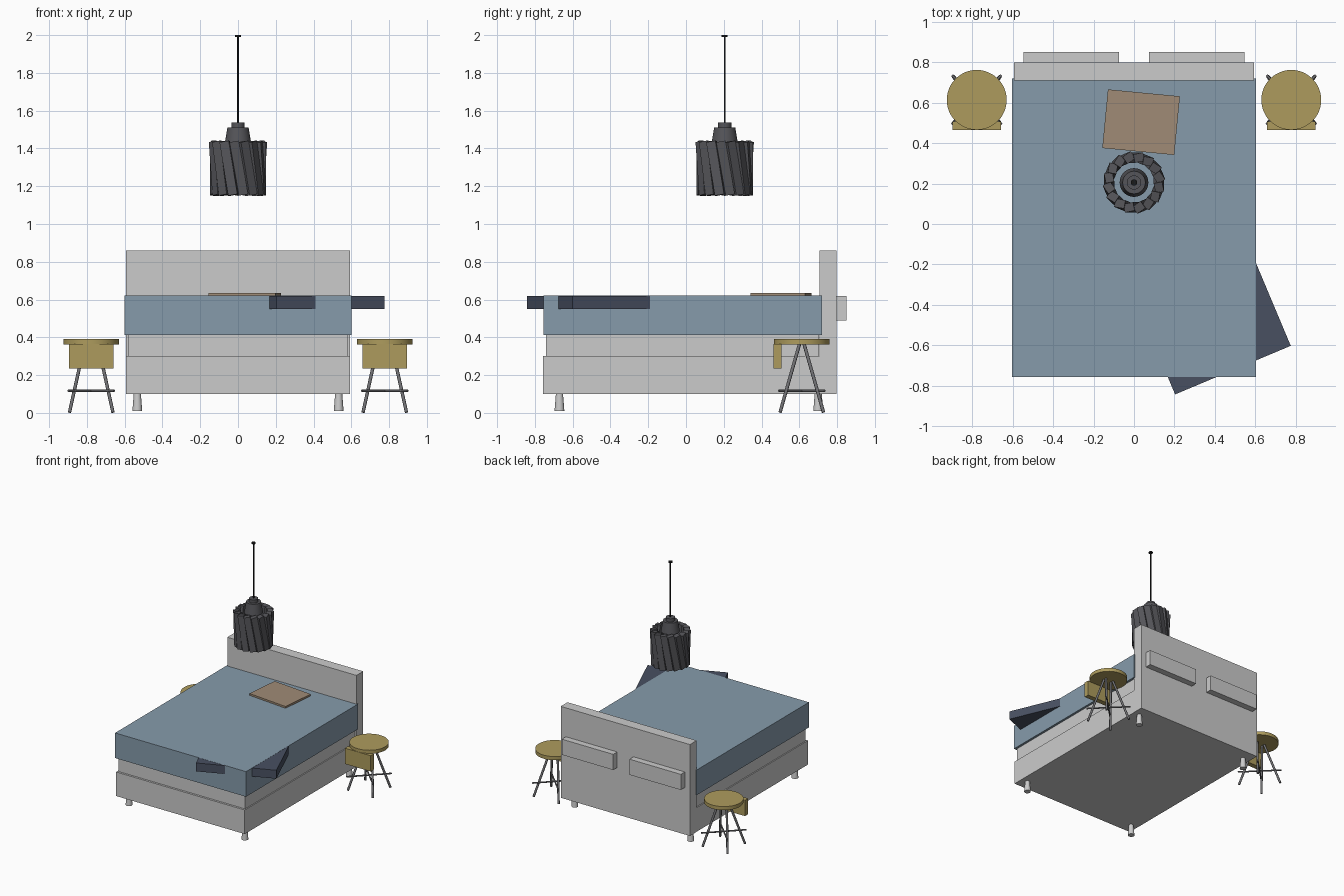
import bpy, bmesh, math
from mathutils import Matrix, Vector

if "Cube" in bpy.data.objects:
    bpy.data.objects.remove(bpy.data.objects["Cube"])


def material(name, color):
    m = bpy.data.materials.new(name)
    m.diffuse_color = (*color, 1)
    m.use_nodes = True
    m.node_tree.nodes["Principled BSDF"].inputs["Base Color"].default_value = m.diffuse_color
    return m


BLUE = material("blanket_blue", (0.24, 0.33, 0.41))
NAVY = material("navy", (0.065, 0.08, 0.12))
TAN = material("tan", (0.35, 0.26, 0.18))
GOLD = material("ochre", (0.42, 0.33, 0.11))
DARK = material("charcoal", (0.09, 0.09, 0.1))
BLACK = material("black", (0.01, 0.01, 0.01))
STEEL = material("steel", (0.16, 0.16, 0.17))


def finish(name, bm, mat=None, smooth=False):
    me = bpy.data.meshes.new(name)
    bm.normal_update()
    bm.to_mesh(me)
    bm.free()
    ob = bpy.data.objects.new(name, me)
    bpy.context.collection.objects.link(ob)
    if mat:
        me.materials.append(mat)
    if smooth:
        bpy.ops.object.select_all(action='DESELECT')
        ob.select_set(True)
        bpy.context.view_layer.objects.active = ob
        bpy.ops.object.shade_smooth_by_angle(angle=math.radians(35))
    return ob


def add_box(bm, size, matrix):
    bmesh.ops.create_cube(bm, size=1, matrix=matrix @ Matrix.Diagonal((*size, 1)))


def box(name, x, y, z, mat=None):
    bm = bmesh.new()
    lo, hi = Vector((x[0], y[0], z[0])), Vector((x[1], y[1], z[1]))
    add_box(bm, hi - lo, Matrix.Translation((lo + hi) / 2))
    return finish(name, bm, mat)


def turned_box(name, center, size, angle, mat):
    bm = bmesh.new()
    add_box(bm, size, Matrix.Translation(center) @ Matrix.Rotation(math.radians(angle), 4, 'Z'))
    return finish(name, bm, mat)


def add_rod(bm, a, b, r1, r2=None, sides=12):
    a, b = Vector(a), Vector(b)
    d = b - a
    rot = d.to_track_quat('Z', 'Y').to_matrix().to_4x4()
    bmesh.ops.create_cone(bm, cap_ends=True, segments=sides, radius1=r1,
                          radius2=r1 if r2 is None else r2, depth=d.length,
                          matrix=Matrix.Translation((a + b) / 2) @ rot)


def rod(name, a, b, r1, r2=None, sides=32, mat=None):
    bm = bmesh.new()
    add_rod(bm, a, b, r1, r2, sides)
    return finish(name, bm, mat, True)


# Bed frame, mattress support and headboard
box("bed_base", (-0.592, 0.592), (-0.757, 0.71), (0.10, 0.30))
box("mattress", (-0.583, 0.583), (-0.74, 0.705), (0.30, 0.412))
box("headboard", (-0.594, 0.594), (0.708, 0.797), (0.10, 0.86))
for x in (-0.533, 0.533):
    for y in (-0.67, 0.70):
        rod("bed_foot", (x, y, 0.01), (x, y, 0.10), 0.026, 0.019, 20)

# Bedding
box("blanket", (-0.602, 0.602), (-0.755, 0.72), (0.412, 0.621), BLUE)
for s in (-1, 1):
    a, b = sorted((s * 0.075, s * 0.547))
    box("pillow", (a, b), (0.52, 0.85), (0.49, 0.62))
ang = math.radians(22.8)
along, up = Vector((math.cos(ang), math.sin(ang), 0)), Vector((-math.sin(ang), math.cos(ang), 0))
throw_center = Vector((0.203, -0.842, 0.585)) + along * 0.31 + up * 0.45
turned_box("throw_blanket", throw_center, (0.62, 0.90, 0.07), 22.8, NAVY)
turned_box("tray", (0.035, 0.503, 0.627), (0.357, 0.291, 0.018), -5.5, TAN)

# Bedside stools: round seat, hanging front panel, splayed legs and crossed braces
for s in (-1, 1):
    cx, cy = s * 0.777, 0.613
    rod("stool_seat", (cx, cy, 0.362), (cx, cy, 0.392), 0.148, sides=48, mat=GOLD)
    box("stool_front_panel", (cx - 0.119, cx + 0.119), (0.464, 0.506), (0.235, 0.366), GOLD)
    bm = bmesh.new()
    for sx in (-1, 1):
        for sy in (-1, 1):
            add_rod(bm, (cx + sx * 0.115, cy + sy * 0.115, 0.003),
                    (cx + sx * 0.035, cy + sy * 0.012, 0.365), 0.009)
        add_rod(bm, (cx - sx * 0.122, cy - 0.122, 0.117), (cx + sx * 0.122, cy + 0.122, 0.117), 0.006)
    finish("stool_legs", bm, STEEL, True)

# Pendant lamp: ring of slanted slats
bm = bmesh.new()
COUNT = 16
for i in range(COUNT):
    m = (Matrix.Translation((0, 0.205, 1.295)) @ Matrix.Rotation(2 * math.pi * i / COUNT, 4, 'Z')
         @ Matrix.Translation((0.123, 0, 0)) @ Matrix.Rotation(math.radians(10), 4, 'X')
         @ Matrix.Rotation(math.radians(12), 4, 'Z'))
    add_box(bm, (0.042, 0.05, 0.287), m)
finish("lampshade_slats", bm, DARK)

# Lamp neck, cap, cord and ceiling button
rod("lamp_neck", (0, 0.205, 1.42), (0, 0.205, 1.51), 0.071, 0.056, mat=DARK)
rod("lamp_cap", (0, 0.205, 1.505), (0, 0.205, 1.537), 0.035, mat=DARK)
rod("lamp_cord", (0, 0.205, 1.53), (0, 0.205, 1.995), 0.005, sides=12, mat=BLACK)
rod("ceiling_button", (0, 0.205, 1.99), (0, 0.205, 2.0), 0.016, sides=16, mat=BLACK)
